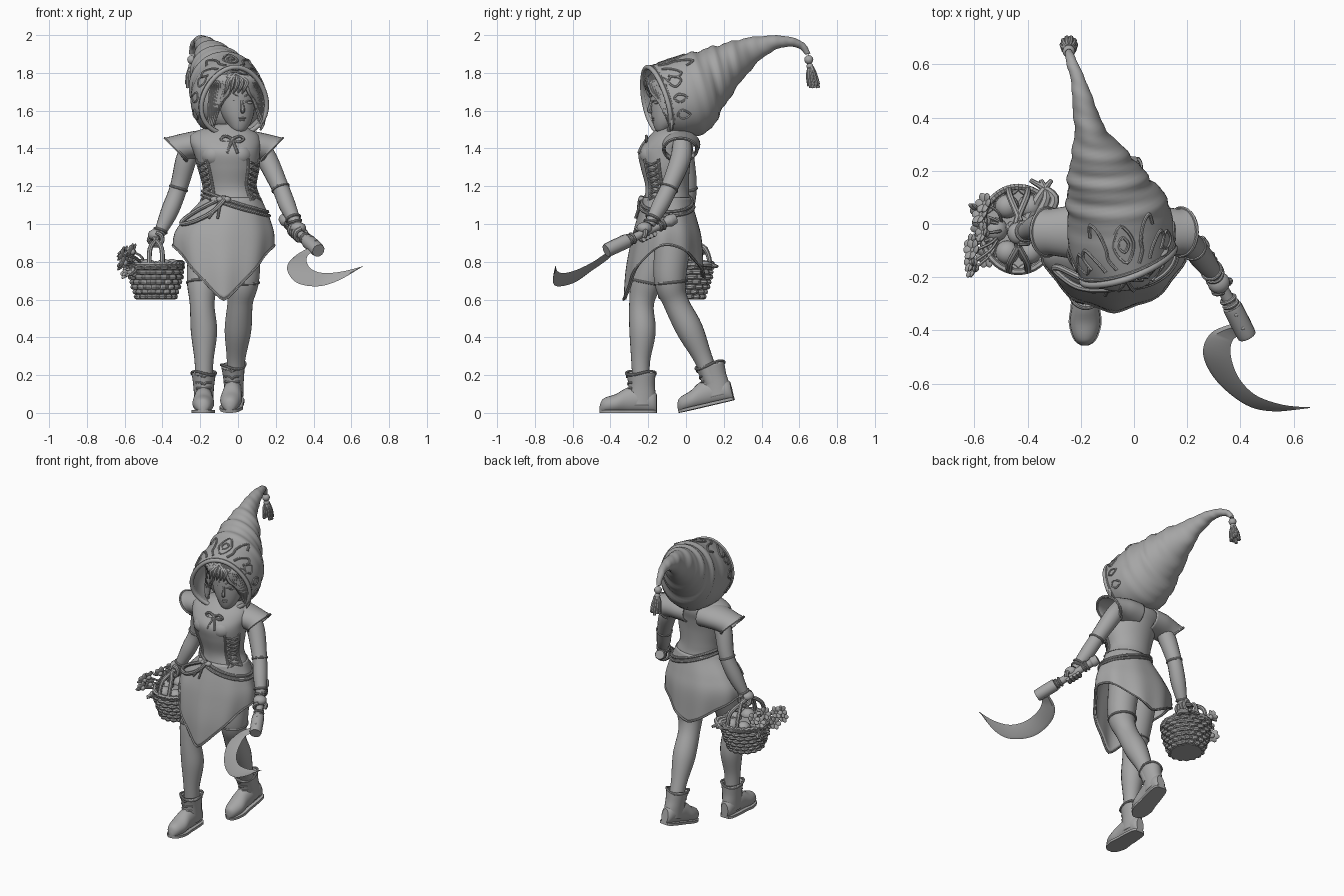
import bpy, bmesh, math, random
from mathutils import Vector, Matrix
from math import sin, cos, pi, radians

random.seed(4)
if "Cube" in bpy.data.objects:
    bpy.data.objects.remove(bpy.data.objects["Cube"])
clay = bpy.data.materials.new("clay grey")
clay.use_nodes = True
clay.diffuse_color = (0.38, 0.38, 0.38, 1)
clay.node_tree.nodes["Principled BSDF"].inputs["Base Color"].default_value = clay.diffuse_color
made = []
X, Y, Z = Vector((1, 0, 0)), Vector((0, 1, 0)), Vector((0, 0, 1))


def finish(name, bm, thick=0):
    bmesh.ops.recalc_face_normals(bm, faces=bm.faces)
    mesh = bpy.data.meshes.new(name)
    bm.to_mesh(mesh)
    bm.free()
    mesh.materials.append(clay)
    ob = bpy.data.objects.new(name, mesh)
    bpy.context.collection.objects.link(ob)
    if thick:
        mod = ob.modifiers.new("thickness", "SOLIDIFY")
        mod.thickness = thick
    made.append(ob)
    return ob


def loft(name, rings, loop=False, cap=True, thick=0):
    bm = bmesh.new()
    rows = [[bm.verts.new(p) for p in ring] for ring in rings]
    pairs = list(zip(rows, rows[1:])) + ([(rows[-1], rows[0])] if loop else [])
    n = len(rows[0])
    for a, b in pairs:
        for i in range(n):
            j = (i + 1) % n
            bm.faces.new((a[i], a[j], b[j], b[i]))
    if cap and not loop:
        bm.faces.new(rows[0])
        bm.faces.new(rows[-1])
    return finish(name, bm, thick)


def spline(points, n=6, closed=False):
    P = [Vector(p) for p in points]
    count = len(P)
    pick = (lambda i: P[i % count]) if closed else (lambda i: P[max(0, min(count - 1, i))])
    out = []
    for i in range(count if closed else count - 1):
        a, b, c, d = (pick(i + k) for k in (-1, 0, 1, 2))
        for s in range(n):
            t = s / n
            out.append(b + (c - a) * (t / 2) + (a * 2 - b * 5 + c * 4 - d) * (t * t / 2)
                       + (b * 3 - a - c * 3 + d) * (t ** 3 / 2))
    return out if closed else out + [P[-1]]


def ellipse(c, u, v, ru, rv, n=24):
    return [c + u * (cos(k * 2 * pi / n) * ru) + v * (sin(k * 2 * pi / n) * rv) for k in range(n)]


def tube(name, points, r=None, closed=False, sides=8, n=6):
    # points are x, y, z and, when r is not given, a radius
    path = spline([tuple(p) + ((r,) if r else ()) for p in points], n, closed)
    pos = [Vector(p[:3]) for p in path]
    m = len(pos)
    rings, u = [], None
    for i in range(m):
        t = pos[(i + 1) % m] - pos[i - 1] if closed else pos[min(i + 1, m - 1)] - pos[max(i - 1, 0)]
        t.normalize()
        if u is None:
            u = t.orthogonal()
        u = (u - t * u.dot(t)).normalized()
        rings.append(ellipse(pos[i], u, t.cross(u), path[i][3], path[i][3], sides))
    return loft(name, rings, closed)


def blobs(name, items):
    # each item is a place, a size and an optional rotation
    bm = bmesh.new()
    for place, size, *turn in items:
        m = Matrix.Translation(place) @ (turn[0] if turn else Matrix()) @ Matrix.Diagonal((*size, 1))
        bmesh.ops.create_uvsphere(bm, u_segments=16, v_segments=10, radius=1, matrix=m)
    return finish(name, bm)


# dress outline: height, centre x, centre y, half width, half depth
OUTLINE = spline([(.55, -.075, -.11, .2, .21), (.75, -.075, -.11, .24, .2), (.92, -.075, -.1, .26, .18),
                  (1.02, -.06, -.1, .225, .155), (1.13, -.035, -.1, .155, .122), (1.2, -.045, -.1, .138, .115),
                  (1.3, -.05, -.11, .16, .13), (1.38, -.06, -.11, .175, .142), (1.44, -.07, -.085, .19, .13),
                  (1.485, -.07, -.07, .165, .105), (1.53, -.05, -.07, .055, .055)], 8)


def body(z, a, off=0.0):
    for p, q in zip(OUTLINE, OUTLINE[1:]):
        if z <= q[0]:
            break
    m = p.lerp(q, min(1, (z - p[0]) / (q[0] - p[0])))
    return Vector((m[1] + sin(a) * (m[3] + off), m[2] - cos(a) * (m[4] + off), z))


turn = [k * 2 * pi / 64 for k in range(64)]
loft("bodice", [[body(1.04 + .49 * i / 40, a) for a in turn] for i in range(41)])
blobs("bust", [((x, -.175, 1.365), (.072, .07, .065)) for x in (-.125, .005)])

# skirt with pointed front and back and arched sides
skirt = []
for i in range(25):
    t = i / 24
    ring = []
    for a in turn:
        low = .6 if cos(a) > 0 else .72
        hem = low + (.89 - low) * abs(sin(a)) ** 1.35
        ring.append(body(1.14 + (hem - 1.14) * t, a, .006 + .006 * t * cos(9 * a)))
    skirt.append(ring)
loft("skirt", skirt, cap=False, thick=.014)
tube("skirt_hem", skirt[-1][::2], .007, True, 6, 2)

# belts, hanging loop and knot
for k, drop in enumerate((0, .022)):
    tube("belt_%d" % k, [body(1.12 - drop - .055 * sin(a), a, .009) for a in turn[::4]], .009, True)
tube("belt_loop", [body(z, radians(a), .02) for z, a in
                   ((1.14, -12), (1.07, -22), (1.02, -40), (1.0, -65), (1.03, -68), (1.09, -45))], .012, True)
blobs("belt_knot", [(body(1.13, radians(a), .015), (.022, .018, .016)) for a in (-8, -20, -32)])
for s in (-1, 1):
    tube("belt_tail_%d" % s, [body(z, radians(-18 + s * k * 3), .02) for k, z in enumerate((1.13, 1.08, 1.03))], .007)

# corset lacing on both sides
for side, word in ((-1, "right"), (1, "left")):
    for edge in (40, 76):
        tube(word + "_lace_edge_%d" % edge,
             [body(1.12 + .045 * k, radians(side * edge), .002) for k in range(6)], .008)
    for flip in (0, 1):
        tube(word + "_lace_%d" % flip,
             [body(1.13 + .028 * k, radians(side * (44 if (k + flip) % 2 else 72)), .008) for k in range(8)], .006, n=3)

# flared cap sleeves that run into the shoulders
for s, word in ((-1, "right"), (1, "left")):
    rows = spline([(.05, 1.42, .105, .078, 0), (.13, 1.42, .105, .075, 5), (.19, 1.412, .095, .072, 16),
                   (.235, 1.4, .088, .076, 30), (.252, 1.395, .09, .085, 45)], 5)
    rings = [ellipse(Vector((-.075 + s * d, -.03, z)), Y,
                     Vector((s * sin(radians(tilt)), 0, cos(radians(tilt)))), w, h, 28)
             for d, z, w, h, tilt in rows]
    loft(word + "_cap_sleeve", rings, cap=False, thick=.01)
    tube(word + "_sleeve_trim", rings[-1][::2], .007, True, 6, 2)

# arms
tube("right_arm", [(-.24, -.02, 1.43, .05), (-.275, -.01, 1.34, .055), (-.315, .01, 1.19, .047),
                   (-.365, -.01, 1.06, .046), (-.42, -.035, .94, .028)], sides=16)
tube("left_arm", [(.1, -.02, 1.43, .05), (.155, -.03, 1.34, .055), (.225, -.09, 1.19, .046),
                  (.265, -.14, 1.09, .044), (.31, -.195, .995, .028)], sides=16)
for name, c, axis, r in (("right_glove_band", (-.315, .01, 1.19), (-.3, 0, -1), .046),
                         ("left_glove_band", (.225, -.09, 1.19), (.4, -.4, -1), .045),
                         ("right_wrist_band", (-.41, -.03, .965), (-.4, -.2, -1), .033),
                         ("left_wrist_band", (.292, -.175, 1.03), (.4, -.5, -1), .037),
                         ("left_wrist_wrap", (.30, -.185, 1.01), (.3, -.2, -1), .035),
                         ("left_garter", (.026, -.08, .69), (0, .1, -1), .084),
                         ("right_garter", (-.186, -.21, .69), (0, -.2, -1), .083)):
    axis = Vector(axis).normalized()
    u = axis.orthogonal().normalized()
    tube(name, ellipse(Vector(c), u, axis.cross(u), r, r, 12), .007, True, n=3)


def grip(name, c, axis, up):
    c, axis = Vector(c), Vector(axis).normalized()
    up = (Vector(up) - axis * axis.dot(up)).normalized()
    out = axis.cross(up)
    blobs(name + "_palm", [(c + up * .022, (.042, .042, .032))])
    for k in range(4):
        base = c + axis * (.024 * k - .036)
        tube(name + "_finger_%d" % k, [base + (up * cos(w) + out * sin(w)) * .034 for w in (0, .9, 1.8, 2.7, 3.6)], .0125)
    tube(name + "_thumb", [c + up * .03, c - out * .035 + axis * .02, c - up * .02 - out * .025 + axis * .035], .013)


# sickle: handle, ferrule and curved blade
start, end = Vector((.24, -.06, 1.03)), Vector((.425, -.42, .86))
along = lambda t, r: (*start.lerp(end, t), r)
tube("sickle_handle", [along(0, .028), along(.08, .033), along(.15, .024), along(.5, .022), along(.72, .026)], sides=12)
tube("sickle_ferrule", [along(.7, .034), along(.72, .038), along(.98, .037), along(1, .03)], sides=12)
blobs("ferrule_rivets", [(start.lerp(end, t) + Z * .036, (.008, .008, .006)) for t in (.78, .92)])
for k, t in enumerate((.18, .23, .62, .67)):
    u = (end - start).orthogonal().normalized()
    v = (end - start).normalized().cross(u)
    tube("handle_binding_%d" % k, ellipse(start.lerp(end, t), u, v, .026, .026, 10), .008, True, n=3)
grip("left_hand", start.lerp(end, .42), end - start, (-.2, .1, 1))
outer = spline([(.385, -.37, .875), (.29, -.41, .82), (.26, -.49, .76), (.31, -.59, .69), (.42, -.68, .67),
                (.53, -.705, .7), (.66, -.69, .775)])
inner = spline([(.41, -.41, .855), (.37, -.44, .835), (.365, -.5, .795), (.395, -.58, .757), (.46, -.645, .74),
                (.56, -.68, .75), (.662, -.69, .777)])
blade = []
for i, (o, n) in enumerate(zip(outer, inner)):
    tan = outer[min(i + 1, len(outer) - 1)] - outer[max(i - 1, 0)]
    face = tan.cross(n - o).normalized() * .011 * (1 - .8 * i / len(outer))
    back = o.lerp(n, .2)
    blade.append([o, back + face, n, back - face])
loft("sickle_blade", blade)

# legs
tube("right_leg", [(-.155, -.1, .98, .1), (-.185, -.2, .72, .087), (-.19, -.235, .58, .066), (-.18, -.23, .43, .07),
                   (-.18, -.24, .27, .05), (-.18, -.235, .12, .045)], sides=20)
tube("left_leg", [(.02, -.06, .98, .1), (.028, -.085, .72, .087), (.012, -.055, .59, .068), (0, .02, .44, .071),
                  (-.01, .09, .29, .05), (-.015, .14, .16, .045)], sides=20)


def boot(word, heel, pitch, yaw):
    place = Matrix.Translation(heel) @ Matrix.Rotation(yaw, 4, "Z") @ Matrix.Rotation(pitch, 4, "X")
    length = spline([(0, .026, .05), (-.025, .042, .06), (-.1, .05, .07), (-.16, .052, .066), (-.215, .058, .05),
                     (-.265, .046, .042), (-.29, .03, .034), (-.302, .01, .018)], 4)
    foot = [ellipse(Vector((0, y, h)), X, Z, w, h, 20) for y, w, h in length]
    sole = [[Vector((sx * (w + .004), y, z)) for sx, z in ((-1, 0), (1, 0), (1, .016), (-1, .016))]
            for y, w, h in length]
    shaft = [ellipse(Vector((0, y, z)), X, Y, w, d, 24) for z, y, w, d in spline(
        [(.04, -.085, .05, .08), (.1, -.08, .052, .074), (.15, -.08, .056, .07), (.21, -.084, .064, .078)], 5)]
    parts = [loft(word + "_foot", foot), loft(word + "_sole", sole), loft(word + "_shaft", shaft, cap=False, thick=.012),
             tube(word + "_cuff", [p + Z * .01 * sin(k * pi / 3) for k, p in enumerate(shaft[-1][::2])], .007, True, n=3)]
    for k in range(4):
        ring = shaft[4 + 3 * k]
        parts.append(tube(word + "_boot_lace_%d" % k, [ring[j] + Z * .01 * (j % 2) for j in (15, 17, 18, 19, 21)], .006))
    for ob in parts:
        ob.matrix_world = place


boot("right", (-.18, -.155, 0), 0, radians(-1))
boot("left", (-.01, .255, .068), radians(13), radians(-7))

# hood lofted from the face opening to the drooping tip:
# centre, half width, half height, lean in degrees
HOOD = spline([(-.02, -.16, 1.65, .182, .185, 13), (-.045, -.06, 1.66, .203, .21, 13), (-.065, .06, 1.695, .19, .213, 15),
               (-.1, .15, 1.765, .155, .17, 12), (-.13, .24, 1.84, .115, .122, 12), (-.165, .345, 1.915, .06, .074, 18),
               (-.19, .45, 1.957, .042, .042, 16), (-.21, .54, 1.965, .027, .027, -10),
               (-.235, .61, 1.945, .02, .02, -45), (-.245, .645, 1.9, .014, .014, -75)], 8)


def hood_ring(i, n=48):
    x, y, z, w, h, lean = HOOD[i]
    lean, centre = radians(lean), Vector((x, y, z))
    near = max(0, 1 - i / 16)
    yaw = .2 + .15 * near
    side = Vector((cos(yaw), sin(yaw), 0))
    up = Vector((.2 * sin(lean), -sin(lean), cos(lean))).normalized()
    fold = .035 * max(0, min(1, (i - 10) / 12))
    ring = []
    for k in range(n):
        a = k * 2 * pi / n
        crease = sin(i * .75 + 2 * sin(a + .6)) + .6 * sin(i * 1.5 + 3 * cos(a))
        egg = 1 - .16 * near * sin(a)
        ring.append(centre + (side * (cos(a) * w * egg) + up * (sin(a) * h)) * (1 + fold * crease))
    return ring


def hood_at(i, degrees):
    return hood_ring(int(i), 120)[int(degrees / 3) % 120]


loft("hood", [hood_ring(i) for i in range(len(HOOD))], cap=False, thick=.012)
tube("hood_rim", hood_ring(0)[::2], .013, True, 10, 2)
tube("hood_piping", [hood_at(2, d) for d in range(0, 360, 12)], .006, True, 6, 2)
for k, (mid, wide) in enumerate(((90, 12), (90, 6), (30, 9), (150, 9), (3, 8), (177, 8), (-24, 7), (204, 7))):
    near, far = (5, 15) if k == 0 else (8, 12) if k == 1 else (4, 9)
    half = (near + far) // 2
    tube("hood_diamond_%d" % k, [hood_at(near, mid), hood_at(half, mid + wide), hood_at(far, mid), hood_at(half, mid - wide)],
         .006, True, 6, 4)
for s in (-1, 1):
    tube("hood_scroll_%d" % s, [hood_at(i, 90 + s * d) for i, d in ((4, 15), (7, 21), (10, 21), (14, 27), (16, 36), (13, 39))], .007)
    tube("hood_curl_%d" % s, [hood_at(i, 90 + s * d) for i, d in ((4, 30), (7, 36), (10, 48), (8, 54), (5, 48))], .007)

# tassel on the hood tip
blobs("tassel_beads", [((-.245, .65, 1.87), (.024, .024, .024)), ((-.245, .656, 1.835), (.018, .018, .018))])
for k in range(10):
    w = k * 2 * pi / 10
    tube("tassel_strand_%d" % k, [(-.245 + cos(w) * r, .66 + dy + sin(w) * r, z)
                                  for r, dy, z in ((.008, 0, 1.83), (.022, .006, 1.785), (.025, .016, 1.72 + .01 * (k % 3)))], .01)

# neck bow
blobs("bow_knot", [((-.03, -.205, 1.445), (.017, .014, .015))])
for s in (-1, 1):
    tube("bow_loop_%d" % s, [(-.03 + s * x, -.21, z) for x, z in ((0, 1.445), (.035, 1.465), (.06, 1.45), (.035, 1.435))], .008, True)
    tube("bow_tail_%d" % s, [(-.03 + s * x, y, z) for x, y, z in ((0, -.21, 1.445), (.015, -.235, 1.41), (.028, -.25, 1.375))], .008)

# head and face
first_head_part = len(made)
loft("head", [ellipse(Vector((x, y, z)), X, Y, w, d, 32) for z, x, y, w, d in spline(
    [(1.49, 0, -.145, .018, .016), (1.505, 0, -.135, .04, .04), (1.54, 0, -.115, .066, .07), (1.59, -.005, -.1, .088, .09),
     (1.65, -.01, -.09, .1, .1), (1.72, -.015, -.085, .1, .1), (1.78, -.02, -.08, .07, .075), (1.81, -.02, -.08, .02, .02)], 5)])
tube("nose", [(.004, -.186, 1.66, .008), (.006, -.196, 1.63, .01), (.007, -.203, 1.61, .012), (.006, -.19, 1.598, .008)])
blobs("lips", [((.005, -.182, z), (w, .011, .006)) for z, w in ((1.567, .023), (1.556, .018))])
for s, word in ((-1, "right"), (1, "left")):
    blobs(word + "_eye", [((.002 + s * .042, -.168, 1.65), (.021, .012, .011))])
    tube(word + "_eyelid", [(.002 + s * x, y, z) for x, y, z in ((.02, -.182, 1.65), (.042, -.182, 1.66), (.065, -.164, 1.648))], .004)
    tube(word + "_brow", [(.002 + s * x, y, z) for x, y, z in ((.016, -.188, 1.682), (.04, -.183, 1.693), (.07, -.16, 1.682))], .004)

# hair: side locks and fringe strands
for s in (-1, 1):
    for k in range(11):
        f = k / 8
        tube("hair_strand_%d_%d" % (s, k),
             [(-.03, -.165 + .03 * f, 1.8, .01), (-.02 + s * (.04 + .06 * f), -.19 + .05 * f, 1.765, .015),
              (-.012 + s * (.055 + .06 * f), -.185 + .07 * f, 1.71, .015),
              (-.01 + s * (.075 + .055 * f), -.167 + .05 * f, 1.68 - .1 * f, .014),
              (-.01 + s * (.085 + .035 * f), -.162 + .04 * f, 1.66 - .13 * f, .005)], sides=6, n=4)
for k in range(5):
    x = -.07 + .024 * k
    tube("fringe_%d" % k, [(-.03, -.16, 1.8, .01), (x, -.193, 1.765, .013), (x - .008, -.194, 1.73, .011), (x - .022, -.184, 1.695, .003)])

# turn the head slightly to its left and down
pivot = Vector((-.01, -.09, 1.65))
nod = Matrix.Rotation(radians(10), 4, "Z") @ Matrix.Rotation(radians(4), 4, "X")
for ob in made[first_head_part:]:
    ob.matrix_world = Matrix.Translation(pivot) @ nod @ Matrix.Translation(-pivot)
tube("neck", [(-.045, -.05, 1.42, .05), (-.02, -.08, 1.6, .045)], sides=16)
blobs("hair_mass", [((-.035, -.035, 1.655), (.17, .1, .165))])

# woven basket
centre = Vector((-.435, -.02, 0))
loft("basket_shell", [ellipse(centre + Z * z, X, Y, w, w * 1.12, 32) for z, w in ((.6, .09), (.64, .108), (.7, .125), (.775, .135))])
for row in range(7):
    z, w = .615 + .026 * row, .096 + .038 * sin(row * .25)
    tube("basket_weave_%d" % row,
         [centre + Vector((cos(a) * q, sin(a) * q * 1.12, z)) for a, q in
          ((k * pi / 16, w + .007 * (-1) ** (k + row)) for k in range(32))], .014, True, 8, 3)
for k in range(2):
    tube("basket_rim_%d" % k, [p + Z * .008 * sin(3 * j + pi * k) for j, p in
                               enumerate(ellipse(centre + Z * .785, X, Y, .14, .16, 32))], .012, True, 6, 2)
for s in (-1, 1):
    tube("basket_handle_%d" % s, [centre + Vector(p) for p in ((s * .035, -.155, .78), (s * .03, -.12, .87), (-s * .008, -.04, .925),
                                                               (s * .008, .02, .925), (-s * .03, .12, .87), (-s * .035, .15, .78))], .013)
grip("right_hand", (-.435, -.035, .92), Y, Z)

# basket contents and flowers
blobs("fruit", [(centre + Vector((cos(k * 1.05) * .085, sin(k * 1.05) * .1, .775)), (.045, .045, .04)) for k in range(6)])
for k in range(3):
    tube("root_%d" % k, [(-.4 + .03 * k, .02, .79, .02), (-.36 + .03 * k, .1, .79, .018), (-.31 - .04 * k, .165, .775, .008)])
for k in range(12):
    c = Vector((-.585 + random.uniform(-.03, .04), -.045 + .022 * (k - 5.5), .795 + .06 * sin(k * 2.4)))
    lean = Matrix.Rotation(random.uniform(-1.2, -.5), 4, "Y") @ Matrix.Rotation(random.uniform(-.6, .6), 4, "X")
    petals = [(c, (.016, .016, .016))]
    for j in range(6):
        spin = lean @ Matrix.Rotation(j * pi / 3, 4, "Z") @ Matrix.Rotation(-.4, 4, "Y")
        petals.append((c + spin @ Vector((.024, 0, .003)), (.022, .017, .007), spin))
    blobs("flower_%d" % k, petals)
    tube("flower_stem_%d" % k, [c, c.lerp(centre + Z * .78, .4), centre + Vector((-.06, 0, .76))], .006, sides=6)

# smooth shading with sharp edges kept
bpy.ops.object.select_all(action="DESELECT")
for ob in made:
    ob.select_set(True)
bpy.context.view_layer.objects.active = made[0]
bpy.ops.object.shade_smooth_by_angle(angle=radians(40))
